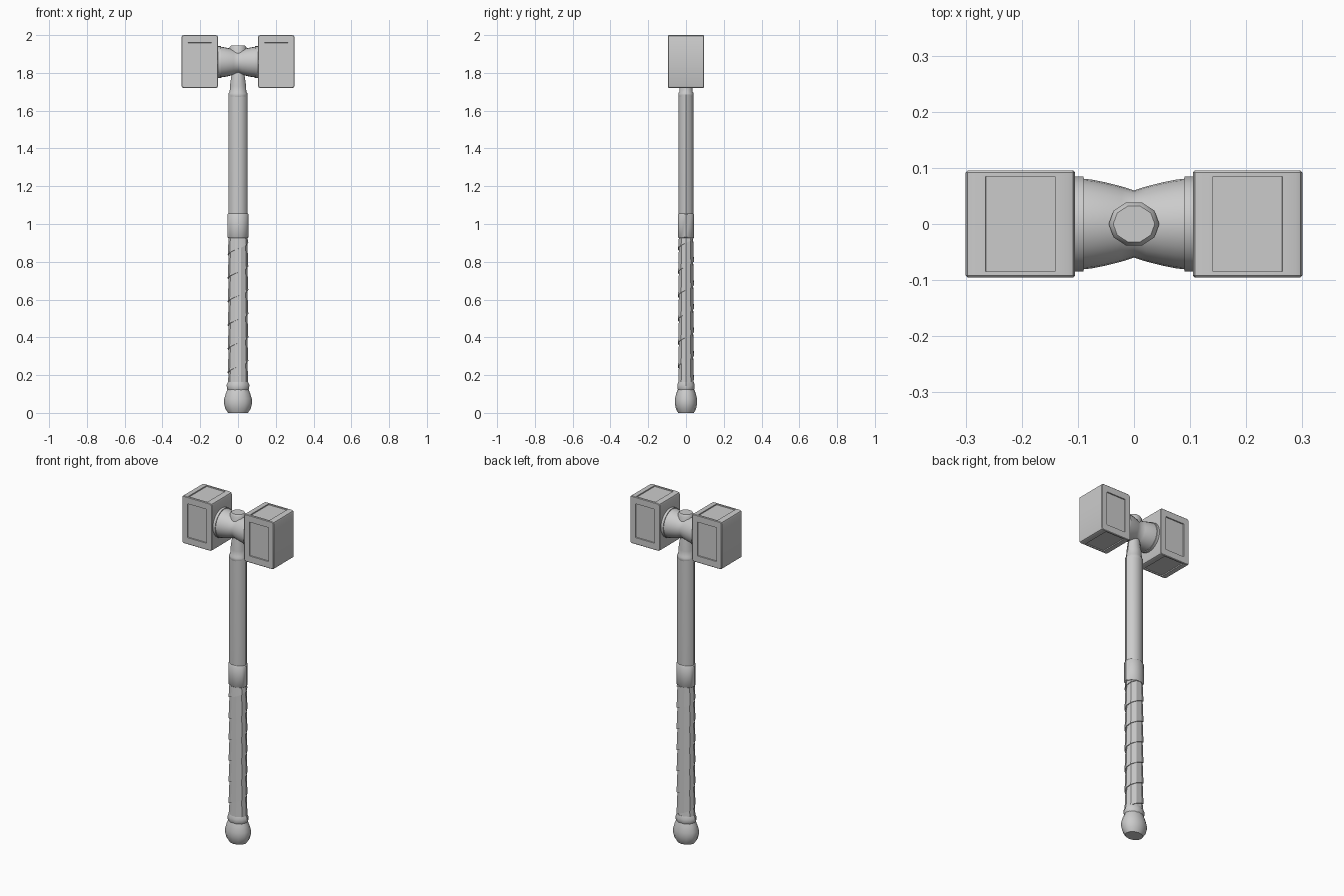
import bpy, bmesh, math
from mathutils import Vector

if "Cube" in bpy.data.objects:
    bpy.data.objects.remove(bpy.data.objects["Cube"])

SIDES = 10


def finish(name, bm, angle=40):
    bmesh.ops.recalc_face_normals(bm, faces=bm.faces)
    me = bpy.data.meshes.new(name)
    bm.to_mesh(me)
    bm.free()
    ob = bpy.data.objects.new(name, me)
    bpy.context.collection.objects.link(ob)
    bpy.ops.object.select_all(action='DESELECT')
    ob.select_set(True)
    bpy.context.view_layer.objects.active = ob
    bpy.ops.object.shade_smooth_by_angle(angle=math.radians(angle))
    return ob


def lathe(name, profile, flat=0.8, axis='Z', centre=(0, 0, 0), sides=SIDES):
    """Stack of (radius, height) rings with capped ends; flat squashes y."""
    bm = bmesh.new()
    rings = []
    for r, h in profile:
        ring = []
        for i in range(sides):
            a = 2 * math.pi * i / sides
            p = (r * math.cos(a), r * flat * math.sin(a), h)
            if axis == 'X':
                p = (h, p[1], p[0])
            ring.append(bm.verts.new(Vector(p) + Vector(centre)))
        rings.append(ring)
    for a, b in zip(rings, rings[1:]):
        for i in range(sides):
            j = (i + 1) % sides
            bm.faces.new((a[i], a[j], b[j], b[i]))
    bm.faces.new(rings[0])
    bm.faces.new(rings[-1])
    return finish(name, bm)


# handle pieces from bottom to top
lathe("pommel", [(.052, 0), (.067, .022), (.074, .05), (.073, .075),
                 (.064, .105), (.055, .125)], sides=12)
lathe("pommel_collar", [(.053, .118), (.059, .128), (.06, .148), (.053, .165)])
lathe("shaft", [(.049, .12), (.049, .95), (.051, 1.0), (.051, 1.685)])
lathe("middle_band", [(.052, .927), (.056, .931), (.056, 1.051), (.052, 1.055)])
lathe("head_socket", [(.048, 1.672), (.05, 1.678), (.05, 1.692), (.044, 1.70),
                      (.043, 1.73), (.035, 1.785), (.032, 1.82)], flat=.85)

# spiral leather wrap: each turn flares slightly over the one below
bm = bmesh.new()
pitch, z0, z1 = .125, .15, .93
prev = None
for i in range(int((z1 - z0) / pitch * SIDES) + SIDES + 2):
    a = 2 * math.pi * i / SIDES
    low = z0 - pitch + pitch * i / SIDES
    pair = []
    for r, z in ((.049, low), (.0545, low), (.0495, low + pitch)):
        z = min(max(z, z0), z1)
        pair.append(bm.verts.new((r * math.cos(a), r * .8 * math.sin(a), z)))
    if prev:
        for k in (0, 1):
            bm.faces.new((prev[k], pair[k], pair[k + 1], prev[k + 1]))
    prev = pair
bmesh.ops.dissolve_degenerate(bm, dist=1e-5, edges=bm.edges)
finish("grip_wrap", bm, 30)

# waisted neck joining the two heads, with end flanges
neck_c = (0, 0, 1.857)
half = [(.06, 0), (.067, .022), (.074, .05), (.079, .075), (.081, .092)]
lathe("head_neck", [(r, -h) for r, h in half[:0:-1]] + half,
      flat=1, axis='X', centre=neck_c, sides=24)
for s, side in ((-1, "left"), (1, "right")):
    lathe(side + "_flange", [(.085, s * .09), (.085, s * .112)],
          flat=1, axis='X', centre=neck_c, sides=24)

# stud on top of the neck
lathe("top_stud", [(.045, 1.86), (.045, 1.935), (.037, 1.945)], flat=.9)


def hammer_block(name, s):
    bm = bmesh.new()
    bmesh.ops.create_cube(bm, size=1)
    size, centre = Vector((.195, .19, .28)), Vector((s * .2025, 0, 1.86))
    for v in bm.verts:
        v.co = v.co * size
    # rounded corners seen from the front, thin chamfer on both outlines
    bmesh.ops.bevel(bm, geom=[e for e in bm.edges if abs(e.verts[0].co.y - e.verts[1].co.y) > .1],
                    offset=.012, segments=2, profile=.5, affect='EDGES')
    bm.normal_update()
    rim = [e for e in bm.edges if abs(e.verts[0].co.y - e.verts[1].co.y) < 1e-5]
    bmesh.ops.bevel(bm, geom=rim, offset=.003, segments=1, affect='EDGES')
    bm.normal_update()
    # sunken panels on front, back, top and bottom
    panels = [f for f in bm.faces if f.calc_area() > .02 and abs(f.normal.x) < .5]
    for f in panels:
        n = f.normal.copy()
        bmesh.ops.inset_individual(bm, faces=[f], thickness=.006)
        upright = abs(n.y) > .5
        lo, hi = Vector((-.062, -.085, -.10)), Vector((.062, .085, .10))
        mid = f.calc_center_median()
        for v in f.verts:
            for k in (0, 2 if upright else 1):
                v.co[k] = hi[k] if v.co[k] > mid[k] else lo[k]
        bmesh.ops.inset_individual(bm, faces=[f], thickness=.001)
        for v in f.verts:
            v.co -= n * .006
    for v in bm.verts:
        v.co += centre
    finish(name, bm, 25)


hammer_block("left_head_block", -1)
hammer_block("right_head_block", 1)
